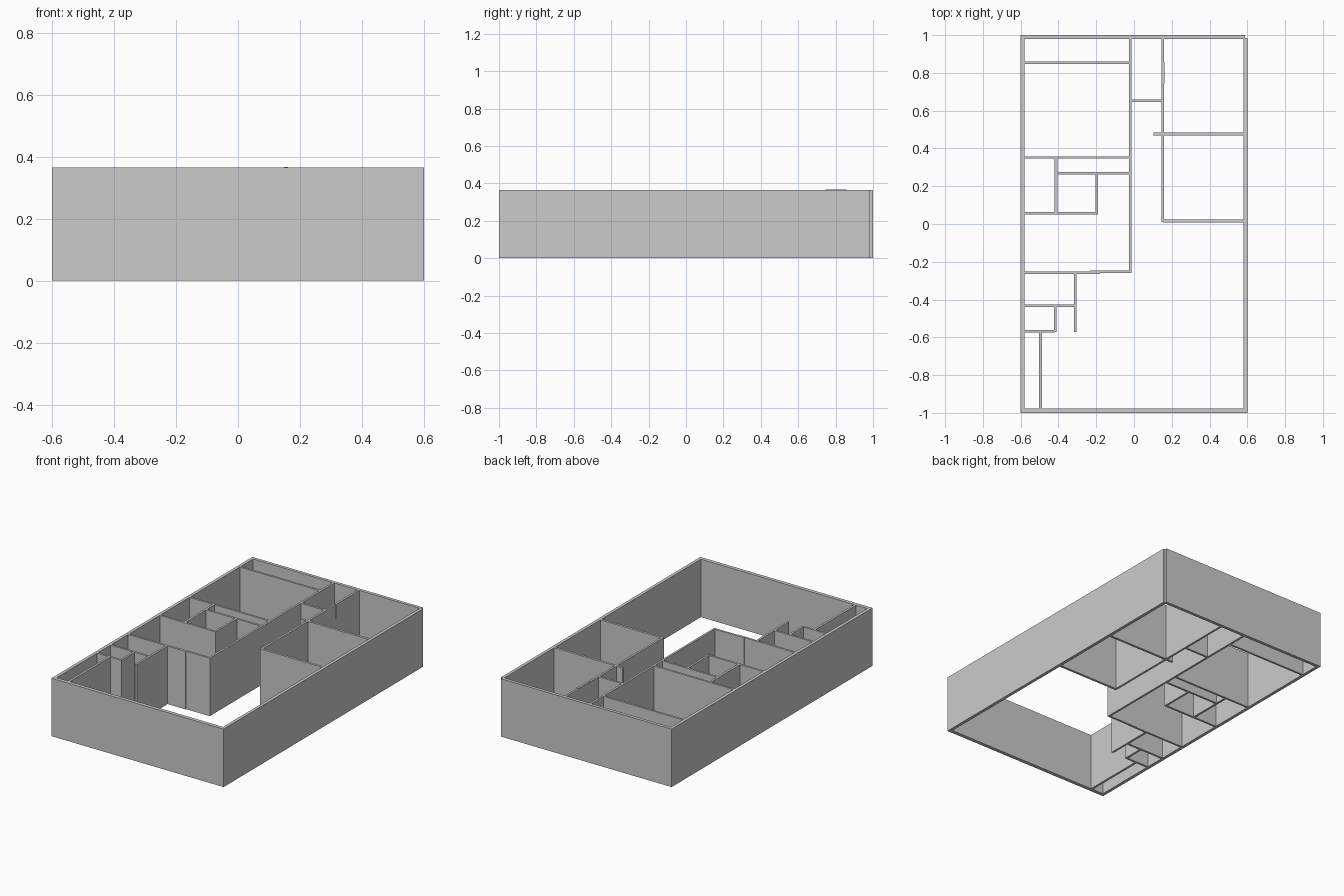
import bpy

if "Cube" in bpy.data.objects:
    bpy.data.objects.remove(bpy.data.objects["Cube"])

H = 0.365   # wall height


def box(name, x0, x1, y0, y1, z0=0.0, z1=H):
    bpy.ops.mesh.primitive_cube_add(size=1, location=((x0 + x1) / 2, (y0 + y1) / 2, (z0 + z1) / 2))
    ob = bpy.context.object
    ob.name = name
    ob.scale = (x1 - x0, y1 - y0, z1 - z0)
    bpy.ops.object.transform_apply(location=False, rotation=False, scale=True)
    return ob


def wall_x(name, y, x0, x1, t=0.013):
    box(name, x0, x1, y - t / 2, y + t / 2)


def wall_y(name, x, y0, y1, t=0.013):
    box(name, x - t / 2, x + t / 2, y0, y1)


# Outer walls, with a small notch at the back right corner
box("outer_wall_front", -0.6, 0.6, -1.0, -0.977)
box("outer_wall_back", -0.6, 0.588, 0.98, 1.0)
box("outer_wall_left", -0.6, -0.58, -0.977, 0.98)
box("outer_wall_right", 0.58, 0.6, -0.977, 0.985)

# Corridor walls
wall_y("corridor_wall_left", -0.021, -0.255, 0.98)
wall_y("corridor_wall_right", 0.153, 0.01, 0.98)
wall_x("corridor_divider", 0.653, -0.0145, 0.1465)

# Rooms on the right
wall_x("right_room_divider", 0.476, 0.103, 0.58, 0.015)
wall_x("right_room_front", 0.0155, 0.153, 0.58, 0.015)

# Rooms on the left
wall_x("closet_wall", 0.854, -0.58, -0.0275)
wall_x("bedroom_wall", 0.352, -0.58, -0.0275)
wall_x("bathroom_back", 0.269, -0.407, -0.0275)
wall_y("bathroom_left", -0.413, 0.056, 0.352, 0.014)
wall_y("bathroom_right", -0.198, 0.05, 0.269)
wall_x("bathroom_front", 0.056, -0.58, -0.198)
wall_x("middle_room_front_a", -0.258, -0.58, -0.18)
wall_x("middle_room_front_b", -0.254, -0.23, -0.0145)

# Small rooms at the front left
wall_y("entry_wall", -0.312, -0.571, -0.258)
wall_x("pantry_back", -0.434, -0.58, -0.312)
wall_y("pantry_right", -0.418, -0.571, -0.434)
wall_x("pantry_front", -0.568, -0.58, -0.418)
wall_y("storage_wall", -0.495, -0.977, -0.568, 0.014)

# Thin panel set on the upper corridor wall
box("door_header", 0.148, 0.162, 0.745, 0.857, 0.275, 0.367)
